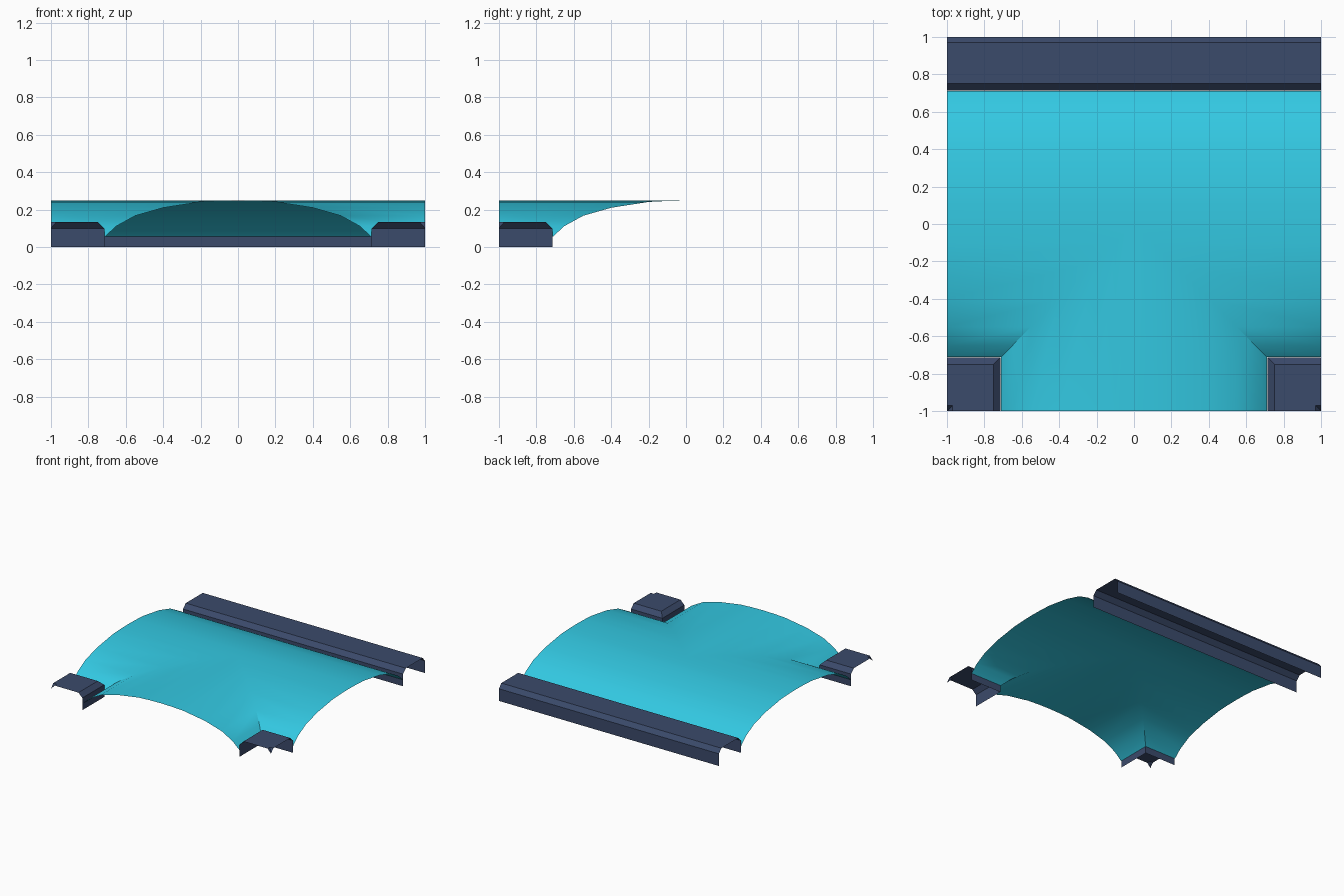
import bpy, bmesh, math

cube = bpy.data.objects.get("Cube")
if cube:
    bpy.data.objects.remove(cube)


def material(name, color):
    m = bpy.data.materials.new(name)
    m.use_nodes = True
    m.diffuse_color = color
    m.node_tree.nodes["Principled BSDF"].inputs["Base Color"].default_value = color
    return m


cyan = material("cyan", (0.033, 0.58, 0.76, 1))
navy = material("navy", (0.044, 0.069, 0.147, 1))


def sheet(name, strips, mat, smooth=None):
    """Open surface; each strip is a list of point rows joined by faces."""
    bm = bmesh.new()
    cache = {}

    def vert(p):
        key = tuple(round(c, 4) for c in p)
        if key not in cache:
            cache[key] = bm.verts.new(key)
        return cache[key]

    for rows in strips:
        for r, q in zip(rows, rows[1:]):
            for i in range(len(r) - 1):
                corners = [vert(p) for p in (r[i], r[i + 1], q[i + 1], q[i])]
                corners = list(dict.fromkeys(corners))
                if len(corners) > 2:
                    bm.faces.new(corners)
    # make the upper side the outside
    bmesh.ops.recalc_face_normals(bm, faces=bm.faces[:])
    bm.normal_update()
    if sum(f.normal.z * f.calc_area() for f in bm.faces) < 0:
        bmesh.ops.reverse_faces(bm, faces=bm.faces[:])
    mesh = bpy.data.meshes.new(name)
    bm.to_mesh(mesh)
    bm.free()
    mesh.materials.append(mat)
    ob = bpy.data.objects.new(name, mesh)
    bpy.context.collection.objects.link(ob)
    if smooth:
        bpy.ops.object.select_all(action='DESELECT')
        ob.select_set(True)
        bpy.context.view_layer.objects.active = ob
        bpy.ops.object.shade_smooth_by_angle(angle=math.radians(smooth))
    return ob


# Half profile of the vault: distance from the crown line, height
arch = [(0.712, 0.055), (0.65, 0.112), (0.55, 0.167), (0.4, 0.21),
        (0.2, 0.241), (0.1, 0.246), (0, 0.248)]

# Vaulted roof: barrel along x, meeting a branch to the front along the groins
strips = []
for s in (1, -1):
    strips.append([[(s, p, z), (0, p, z)] for p, z in arch])             # rear half
    strips.append([[(s, -p, z), (s * p, -p, z)] for p, z in arch])       # front half
    strips.append([[(s * p, -1, z), (s * p, -p, z)] for p, z in arch])   # branch
sheet("vaulted_roof", strips, cyan, 30)

# Wall section: distance from the centre, height
wall = [(0.715, 0), (0.715, 0.1), (0.75, 0.135), (0.97, 0.135), (1, 0.1), (1, 0)]

# Rear wall, a channel open at both ends
sheet("rear_wall", [[[(-1, d, z), (1, d, z)] for d, z in wall]], navy)

# Front corner walls, mitred around the branch
for s, side in ((1, "left"), (-1, "right")):
    rows = [[(s * d, -1, z), (s * d, -d, z), (s, -d, z)] for d, z in wall[:-1]]
    sheet("front_corner_wall_" + side, [rows], navy)
